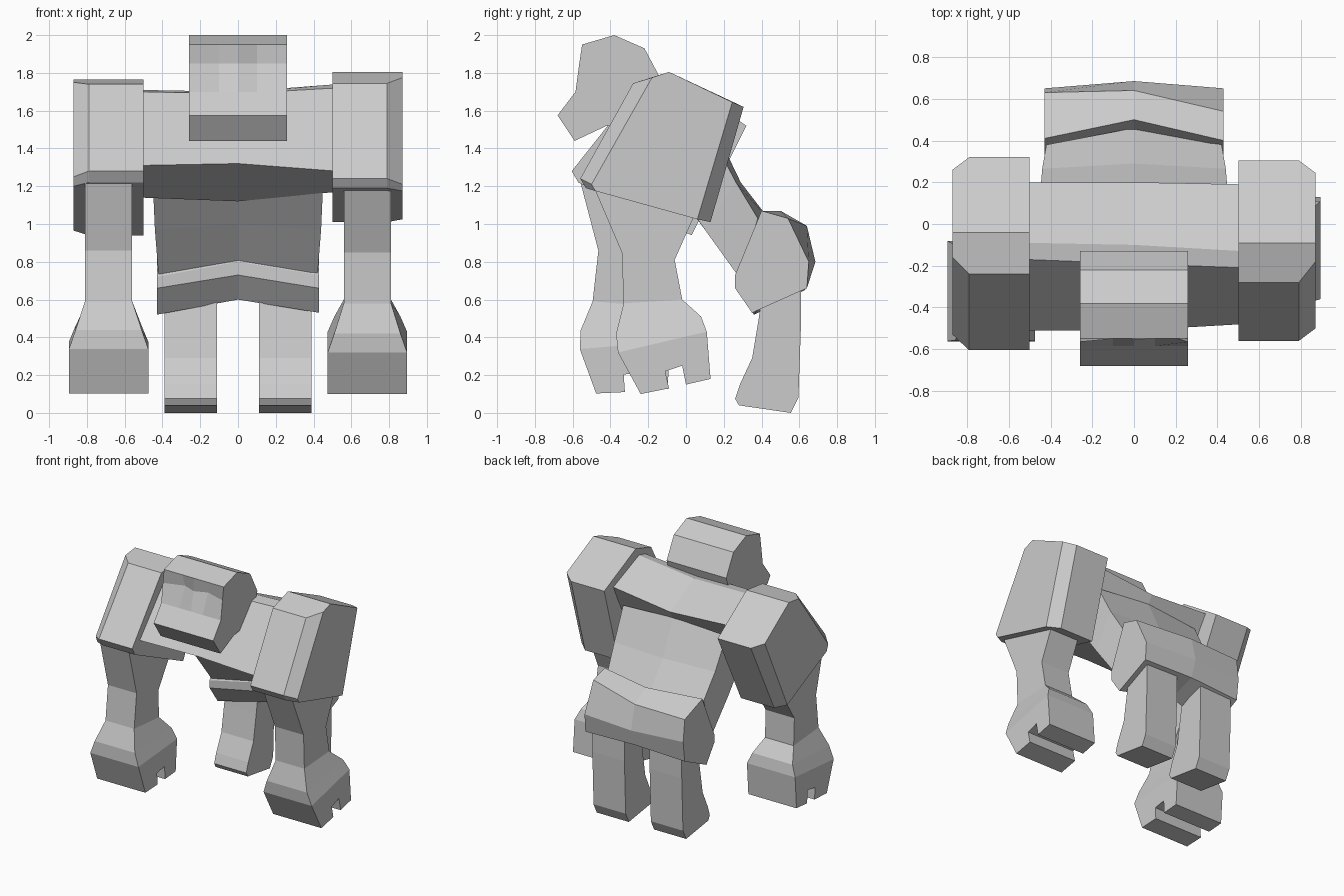
import bpy, bmesh, math

cube = bpy.data.objects.get("Cube")
if cube:
    bpy.data.objects.remove(cube, do_unlink=True)

stone = bpy.data.materials.new("stone_grey")
stone.use_nodes = True
GREY = (0.6, 0.6, 0.6, 1)
stone.diffuse_color = GREY
stone.node_tree.nodes["Principled BSDF"].inputs["Base Color"].default_value = GREY


def loft(name, rings):
    """Skin a row of equal-length point rings and close both ends."""
    bm = bmesh.new()
    rows = [[bm.verts.new(p) for p in ring] for ring in rings]
    n = len(rows[0])
    for a, b in zip(rows, rows[1:]):
        for i in range(n):
            j = (i + 1) % n
            bm.faces.new((a[i], a[j], b[j], b[i]))
    bm.faces.new(rows[0])
    bm.faces.new(rows[-1][::-1])
    bmesh.ops.recalc_face_normals(bm, faces=bm.faces)
    mesh = bpy.data.meshes.new(name)
    bm.to_mesh(mesh)
    bm.free()
    mesh.materials.append(stone)
    obj = bpy.data.objects.new(name, mesh)
    bpy.context.collection.objects.link(obj)
    return obj


def across(name, *stations):
    """Loft side profiles (y, z) placed at given x positions."""
    return loft(name, [[(x, y, z) for y, z in profile] for x, profile in stations])


# Head: side profile with two shallow eye hollows under the brow
def head_profile(hollow):
    return [(-0.55, 1.95), (-0.38, 2.0), (-0.22, 1.93), (-0.13, 1.76), (-0.2, 1.55),
            (-0.42, 1.52), (-0.59, 1.44), (-0.68, 1.575), (-0.585, 1.7),
            (-0.565 + hollow, 1.85)]

across("head", *[(x, head_profile(h)) for x, h in
                 ((-0.26, 0), (-0.1, 0.05), (0, 0.01), (0.1, 0.05), (0.26, 0))])

# Chest bar between the shoulders
across("chest",
       (-0.52, [(-0.09, 1.71), (0.2, 1.58), (0.13, 1.47), (-0.04, 1.14), (-0.51, 1.31), (-0.17, 1.7)]),
       (0, [(-0.1, 1.7), (0.2, 1.55), (0.15, 1.47), (-0.02, 1.12), (-0.51, 1.32), (-0.19, 1.69)]),
       (0.52, [(-0.13, 1.74), (0.19, 1.61), (0.13, 1.48), (-0.03, 1.17), (-0.48, 1.28), (-0.21, 1.72)]))


# Waist: rings run from the chest down into the hips
def waist_ring(w, front, front_mid, back, back_mid):
    outline = [(-w, front), (0, front_mid), (w, front), (w, back), (0, back_mid), (-w, back)]
    return [(x, y, z) for x, (y, z) in outline]

loft("waist", [
    waist_ring(0.45, (-0.06, 1.2), (-0.04, 1.16), (0.14, 1.46), (0.16, 1.49)),
    waist_ring(0.44, (0.1, 0.97), (0.12, 1.0), (0.265, 1.22), (0.29, 1.22)),
    waist_ring(0.42, (0.28, 0.72), (0.31, 0.8), (0.38, 1.03), (0.46, 1.0))])

# Hips: pinched upward and backward along the centre
across("hips",
       (-0.43, [(0.41, 1.06), (0.63, 0.98), (0.65, 0.81), (0.63, 0.65), (0.36, 0.52), (0.26, 0.66), (0.26, 0.72)]),
       (0, [(0.5, 1.07), (0.64, 0.99), (0.685, 0.8), (0.64, 0.67), (0.42, 0.6), (0.3, 0.73), (0.3, 0.8)]),
       (0.43, [(0.4, 1.07), (0.54, 1.03), (0.65, 0.8), (0.64, 0.66), (0.35, 0.53), (0.26, 0.66), (0.26, 0.73)]))

# Legs
leg = [(0.4, 0.6), (0.385, 0.5), (0.35, 0.29), (0.285, 0.15), (0.26, 0.075),
       (0.28, 0.04), (0.555, 0), (0.595, 0.08), (0.61, 0.5), (0.61, 0.66)]
for side, name in ((1, "left"), (-1, "right")):
    across(name + "_leg", (side * 0.11, leg), (side * 0.39, leg))

# Shoulder blocks: full section, then a narrower outer cap as the bevel
left_shoulder = [(-0.09, 1.805), (-0.28, 1.745), (-0.56, 1.24), (-0.53, 1.19), (0.13, 1.01), (0.305, 1.62)]
left_cap = [(-0.09, 1.805), (-0.18, 1.775), (-0.5, 1.21), (-0.48, 1.175), (0.06, 1.025), (0.245, 1.645)]
right_shoulder = [(-0.04, 1.765), (-0.24, 1.74), (-0.605, 1.28), (-0.57, 1.22), (0.03, 0.94), (0.32, 1.52)]
right_cap = [(-0.04, 1.765), (-0.16, 1.75), (-0.53, 1.25), (-0.51, 1.2), (-0.02, 0.965), (0.26, 1.555)]
across("left_shoulder", (0.5, left_shoulder), (0.79, left_shoulder), (0.87, left_cap))
across("right_shoulder", (-0.5, right_shoulder), (-0.79, right_shoulder), (-0.87, right_cap))

# Arms: front and back points with half width, from shoulder to knuckles
arm = [((-0.49, 1.2), (0.06, 1.08), 0.125), ((-0.34, 0.85), (-0.06, 0.81), 0.125),
       ((-0.33, 0.58), (-0.02, 0.6), 0.125), ((-0.37, 0.42), (0.08, 0.51), 0.175),
       ((-0.36, 0.32), (0.11, 0.43), 0.21)]
# Hand with a notch between palm and fingers
hand = [(-0.36, 0.32), (0.11, 0.43), (0.13, 0.18), (0, 0.15), (-0.02, 0.25),
        (-0.11, 0.22), (-0.09, 0.13), (-0.24, 0.1)]


def swing(point, side):
    """The right arm is turned forward at the shoulder."""
    y, z = point
    if side > 0:
        return y, z
    c, s = math.cos(math.radians(8.5)), math.sin(math.radians(8.5))
    y, z = y + 0.1, z - 1.2
    return y * c + z * s - 0.175, z * c - y * s + 1.17

for side, name in ((1, "left"), (-1, "right")):
    mid = side * 0.685
    rings = []
    for front, back, w in arm:
        f, b = swing(front, side), swing(back, side)
        rings.append([(mid - w, *f), (mid + w, *f), (mid + w, *b), (mid - w, *b)])
    loft(name + "_arm", rings)
    palm = [swing(p, side) for p in hand]
    across(name + "_hand", (mid - 0.21, palm), (mid + 0.21, palm))
